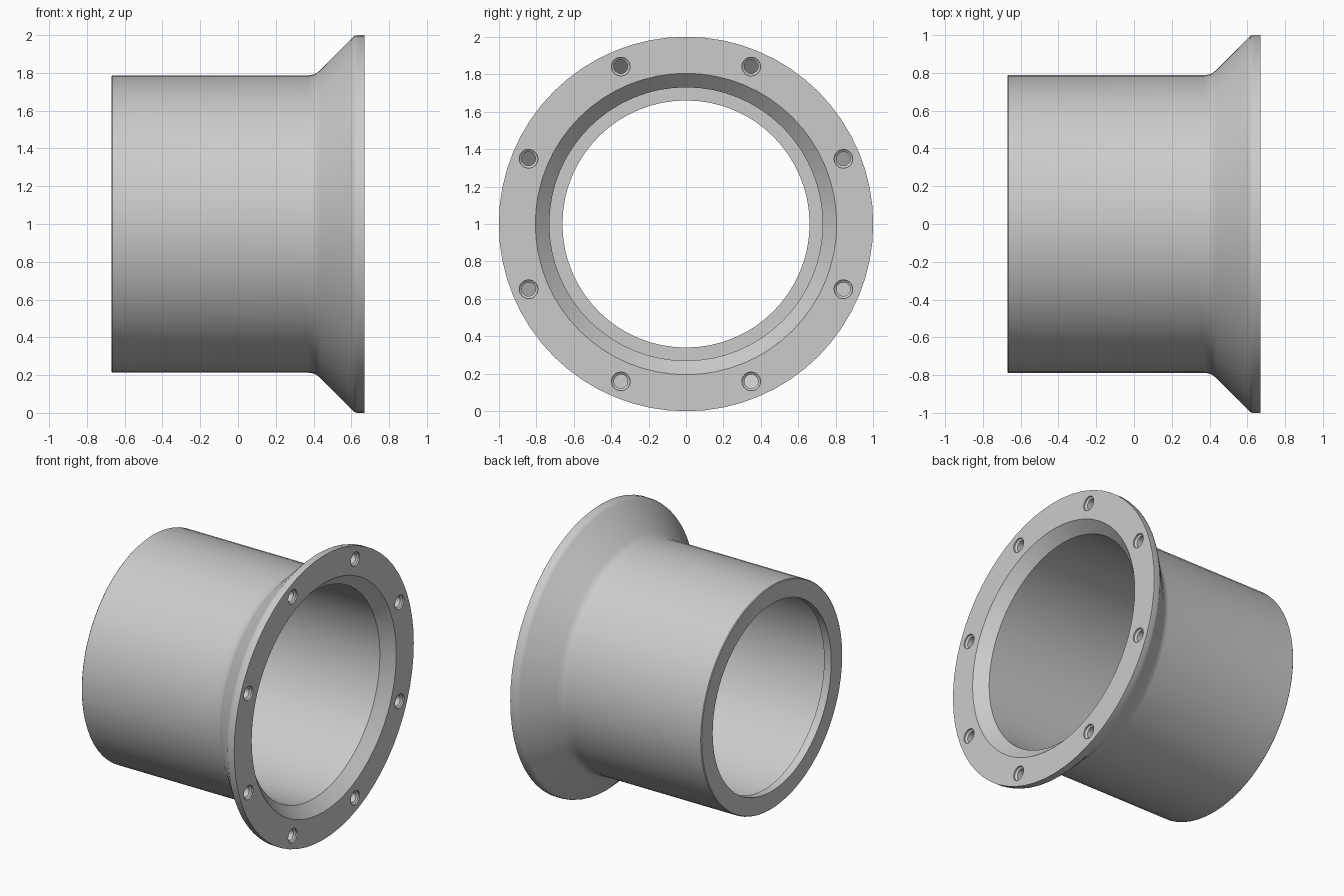
import bpy, bmesh
from math import sin, cos, pi, tau, radians
from mathutils import Vector, Matrix

cube = bpy.data.objects.get("Cube")
if cube:
    bpy.data.objects.remove(cube, do_unlink=True)

AXIS_Z = 1.0
SEGMENTS = 64

grey = bpy.data.materials.new("plain grey")
grey.use_nodes = True
grey.diffuse_color = (0.6, 0.6, 0.6, 1)
grey.node_tree.nodes["Principled BSDF"].inputs["Base Color"].default_value = (0.6, 0.6, 0.6, 1)


def finish(bm, name):
    bmesh.ops.recalc_face_normals(bm, faces=bm.faces)
    mesh = bpy.data.meshes.new(name)
    bm.to_mesh(mesh)
    bm.free()
    obj = bpy.data.objects.new(name, mesh)
    obj.location.z = AXIS_Z
    mesh.materials.append(grey)
    bpy.context.collection.objects.link(obj)
    return obj


def lathe(profile, name):
    """Turn a closed (x, radius) profile around the x axis."""
    bm = bmesh.new()
    verts = [bm.verts.new((x, 0, r)) for x, r in profile]
    edges = [bm.edges.new((v, verts[i - 1])) for i, v in enumerate(verts)]
    bmesh.ops.spin(bm, geom=verts + edges, axis=(1, 0, 0), cent=(0, 0, 0),
                   angle=tau, steps=SEGMENTS)
    bmesh.ops.remove_doubles(bm, verts=bm.verts, dist=0.0005)
    return finish(bm, name)


def bolt_hole_cutter(count, pitch):
    """Countersunk blind holes whose floors follow the flared wall."""
    bm = bmesh.new()
    sides = 20
    for k in range(count):
        turn = Matrix.Rotation((k + 0.5) * tau / count, 3, 'X')
        rings = []
        for radius, x in ((0.05, 0.70), (0.05, 0.66), (0.037, 0.65), (0.037, None)):
            ring = []
            for i in range(sides):
                u, v = radius * cos(tau * i / sides), radius * sin(tau * i / sides)
                depth = 0.55 + u if x is None else x
                ring.append(bm.verts.new(turn @ Vector((depth, v, pitch + u))))
            rings.append(ring)
        for a, b in zip(rings, rings[1:]):
            for i in range(sides):
                bm.faces.new((a[i - 1], a[i], b[i], b[i - 1]))
        bm.faces.new(rings[0])
        bm.faces.new(rings[-1])
    return finish(bm, "hole_cutter")


# Pipe wall, rounded flare, flange face, chamfered mouth, bore and rear lip
sleeve = lathe([
    (-0.67, 0.66), (-0.67, 0.782), (-0.665, 0.787),
    (0.37, 0.787), (0.395, 0.79), (0.415, 0.798), (0.435, 0.815),
    (0.605, 0.985), (0.617, 0.996), (0.632, 1.0), (0.67, 1.0),
    (0.67, 0.805), (0.595, 0.73), (-0.615, 0.73), (-0.615, 0.66),
], "flanged_sleeve")

# Ring of eight bolt holes
cutter = bolt_hole_cutter(8, 0.91)
cutter.hide_render = True
holes = sleeve.modifiers.new("bolt_holes", 'BOOLEAN')
holes.operation = 'DIFFERENCE'
holes.solver = 'EXACT'
holes.object = cutter

bpy.ops.object.select_all(action='DESELECT')
sleeve.select_set(True)
bpy.context.view_layer.objects.active = sleeve
bpy.ops.object.modifier_apply(modifier=holes.name)
bpy.data.objects.remove(cutter, do_unlink=True)
bpy.ops.object.shade_smooth_by_angle(angle=radians(30))
